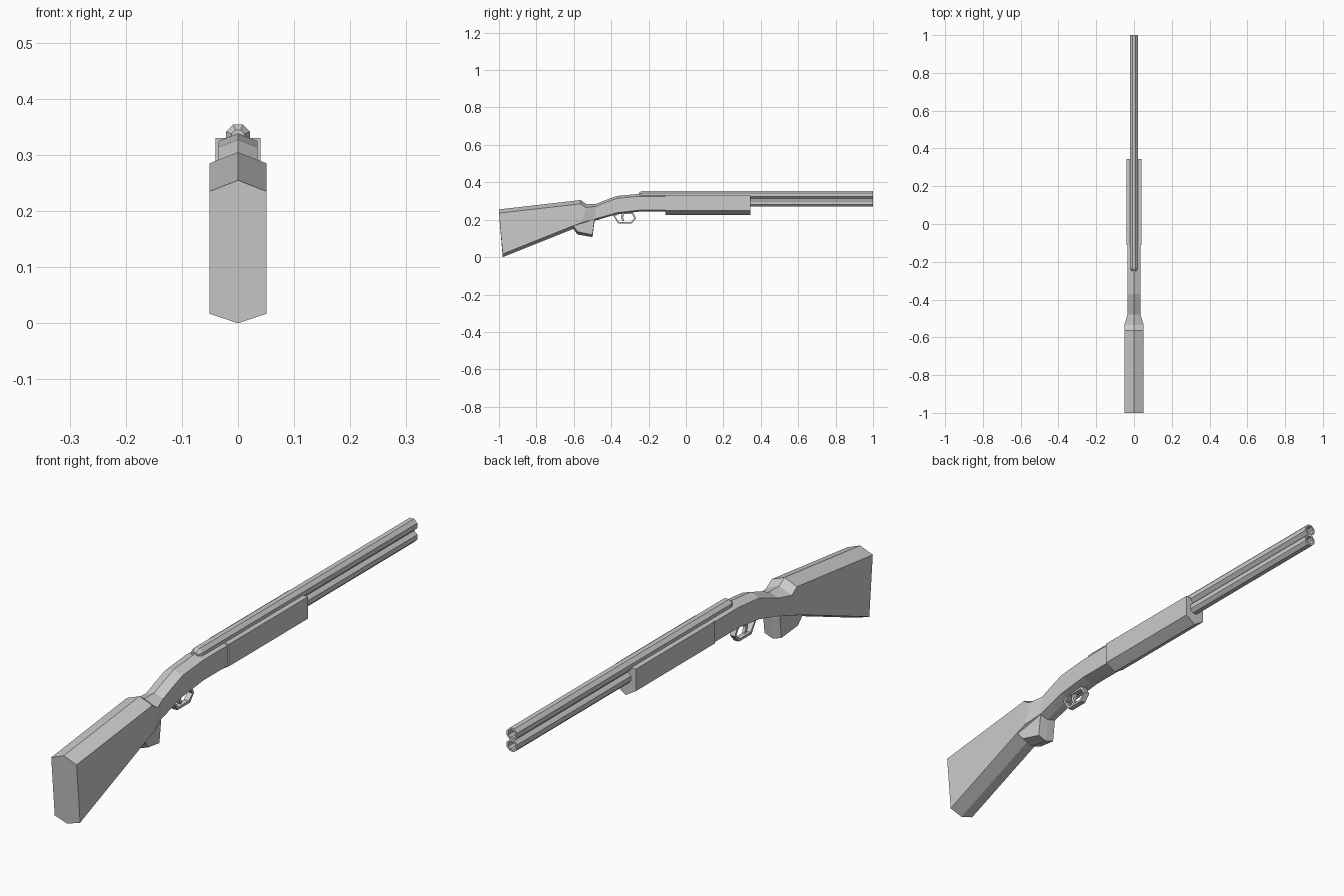
import bpy, bmesh, math

if "Cube" in bpy.data.objects:
    bpy.data.objects.remove(bpy.data.objects["Cube"])


def make_object(name, bm):
    bmesh.ops.recalc_face_normals(bm, faces=bm.faces)
    mesh = bpy.data.meshes.new(name)
    bm.to_mesh(mesh)
    bm.free()
    obj = bpy.data.objects.new(name, mesh)
    bpy.context.collection.objects.link(obj)
    return obj


def skin(name, rings, closed=False):
    """Join equal-length rings of points into one surface."""
    bm = bmesh.new()
    vs = [[bm.verts.new(p) for p in ring] for ring in rings]
    n, m = len(rings[0]), len(rings)
    for i in range(m if closed else m - 1):
        a, b = vs[i], vs[(i + 1) % m]
        for j in range(n):
            k = (j + 1) % n
            bm.faces.new((a[j], a[k], b[k], b[j]))
    if not closed:
        bm.faces.new(vs[0])
        bm.faces.new(vs[-1])
    return make_object(name, bm)


def hex_ring(yt, zt, yb, zb, w, top, bottom):
    """Cross-section with a ridge along the top and a keel underneath."""
    return [(0, yt, zt), (w, yt, zt - top), (w, yb, zb + bottom),
            (0, yb, zb), (-w, yb, zb + bottom), (-w, yt, zt - top)]


def loft(name, sections):
    return skin(name, [hex_ring(*s) for s in sections])


def octagon(y, z, r):
    return [(r * math.cos(a), y, z + r * math.sin(a))
            for a in (math.pi / 8 + i * math.pi / 4 for i in range(8))]


# Stock, wrist and receiver in one flowing body
loft("stock_and_receiver", [
    (-1.0, .255, -.98, .0, .051, .02, .017),
    (-.565, .305, -.60, .152, .051, .02, .017),
    (-.535, .285, -.555, .168, .051, .02, .017),
    (-.48, .285, -.49, .193, .035, .013, .01),
    (-.43, .305, -.43, .212, .035, .013, .008),
    (-.37, .327, -.37, .229, .035, .013, .008),
    (-.25, .338, -.25, .243, .035, .013, .008),
    (-.10, .338, -.10, .243, .035, .013, .008)])

# Hand grip swell under the wrist
loft("grip_swell", [
    (-.602, .20, -.602, .150, .048, .01, .017),
    (-.58, .20, -.58, .121, .044, .01, .015),
    (-.50, .23, -.50, .107, .034, .01, .012),
    (-.49, .23, -.49, .185, .034, .01, .012)])

# Fore-end with flat top and keeled base
loft("fore_end", [(y, .33, y, .225, .04, 0, .025) for y in (-.11, .345)])

# Stacked barrels with open bores
R = .0228
for name, z, start in (("upper_barrel", .333, -.25), ("lower_barrel", .291, 0)):
    skin(name, [octagon(start, z, R * .55), octagon(start + .015, z, R),
                octagon(1, z, R), octagon(1, z, R * .68),
                octagon(.9, z, R * .68)])

# Trigger guard: thin strip swept round a polygon loop
guard = [(-.39, .222), (-.362, .179), (-.29, .179), (-.266, .207), (-.283, .238), (-.36, .238)]
cy, cz = -.328, .21
rings = []
for y, z in guard:
    iy, iz = cy + (y - cy) * .84, cz + (z - cz) * .72
    rings.append([(-.01, y, z), (.01, y, z), (.01, iy, iz), (-.01, iy, iz)])
skin("trigger_guard", rings, closed=True)

# Trigger
skin("trigger", [[(-w, y - d, z), (w, y - d, z), (w, y + d, z), (-w, y + d, z)]
                 for y, z, w, d in ((-.335, .24, .006, .008),
                                    (-.342, .212, .006, .006),
                                    (-.335, .192, .005, .005))])
